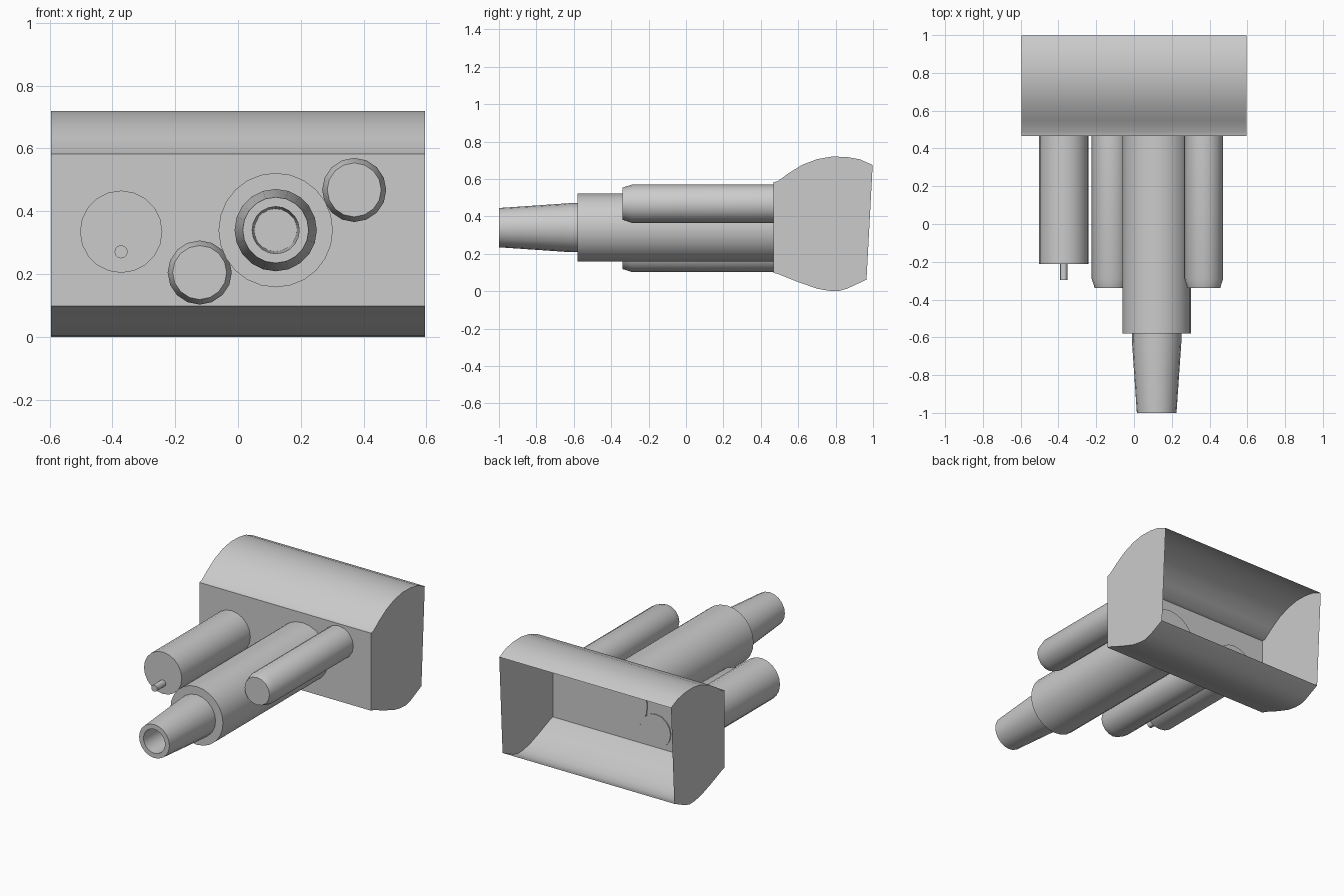
import bpy, bmesh, math

if "Cube" in bpy.data.objects:
    bpy.data.objects.remove(bpy.data.objects["Cube"])

grey = bpy.data.materials.new("plain_grey")
grey.diffuse_color = (0.6, 0.6, 0.6, 1)
grey.use_nodes = True
grey.node_tree.nodes["Principled BSDF"].inputs["Base Color"].default_value = grey.diffuse_color


def finish(name, bm, angle=30):
    me = bpy.data.meshes.new(name)
    bm.to_mesh(me)
    bm.free()
    ob = bpy.data.objects.new(name, me)
    bpy.context.collection.objects.link(ob)
    me.materials.append(grey)
    bpy.ops.object.select_all(action='DESELECT')
    ob.select_set(True)
    bpy.context.view_layer.objects.active = ob
    bpy.ops.object.shade_smooth_by_angle(angle=math.radians(angle))
    return ob


def lathe(name, x, z, profile, n):
    """Turn (y, radius) points about an axis along y, closing both ends."""
    bm = bmesh.new()
    rings = []
    for y, r in profile:
        rings.append([bm.verts.new((x + r * math.cos(2 * math.pi * i / n), y,
                                    z + r * math.sin(2 * math.pi * i / n)))
                      for i in range(n)])
    for a, b in zip(rings, rings[1:]):
        for i in range(n):
            j = (i + 1) % n
            bm.faces.new((a[i], a[j], b[j], b[i]))
    bm.faces.new(rings[0])
    bm.faces.new(rings[-1])
    bmesh.ops.recalc_face_normals(bm, faces=bm.faces)
    return finish(name, bm)


# Housing: thin shell with curved top and bottom, open at the back
W = 0.595
top = [(0.998, 0.675), (0.93, 0.705), (0.86, 0.718), (0.78, 0.72), (0.70, 0.706),
       (0.62, 0.675), (0.55, 0.632), (0.49, 0.588), (0.467, 0.583)]
bottom = [(0.467, 0.098), (0.49, 0.093), (0.60, 0.049), (0.70, 0.014), (0.76, 0.003),
          (0.81, 0.0), (0.86, 0.013), (0.965, 0.062)]
bm = bmesh.new()
left = [bm.verts.new((-W, y, z)) for y, z in top + bottom]
right = [bm.verts.new((W, y, z)) for y, z in top + bottom]
for i in range(len(left) - 1):
    bm.faces.new((left[i], left[i + 1], right[i + 1], right[i]))
bm.faces.new(left[::-1])
bm.faces.new(right)
bmesh.ops.recalc_face_normals(bm, faces=bm.faces)
# Outward means the front plate faces -y
bm.faces.ensure_lookup_table()
plate = min(bm.faces, key=lambda f: f.calc_center_median().y)
if plate.normal.y > 0:
    bmesh.ops.reverse_faces(bm, faces=bm.faces)
finish("housing", bm, 25)

BACK = 0.473  # tubes just pass through the front plate

# Main tube and its tapered, bored nozzle
lathe("main_tube", 0.12, 0.34, [(-0.58, 0.182), (BACK, 0.182)], 24)
lathe("nozzle", 0.12, 0.34,
      [(-0.70, 0.068), (-1.0, 0.075), (-1.0, 0.105), (-0.62, 0.131), (-0.57, 0.131)], 20)

# Two slim tubes with chamfered tips
for name, x, z in (("lower_slim_tube", -0.122, 0.205), ("upper_slim_tube", 0.37, 0.468)):
    lathe(name, x, z, [(-0.34, 0.086), (-0.29, 0.102), (BACK, 0.102)], 16)

# Wide tube with a small pin on its end
lathe("wide_tube", -0.372, 0.335, [(-0.212, 0.131), (BACK, 0.131)], 20)
lathe("end_pin", -0.372, 0.271, [(-0.297, 0.021), (-0.20, 0.021)], 12)
